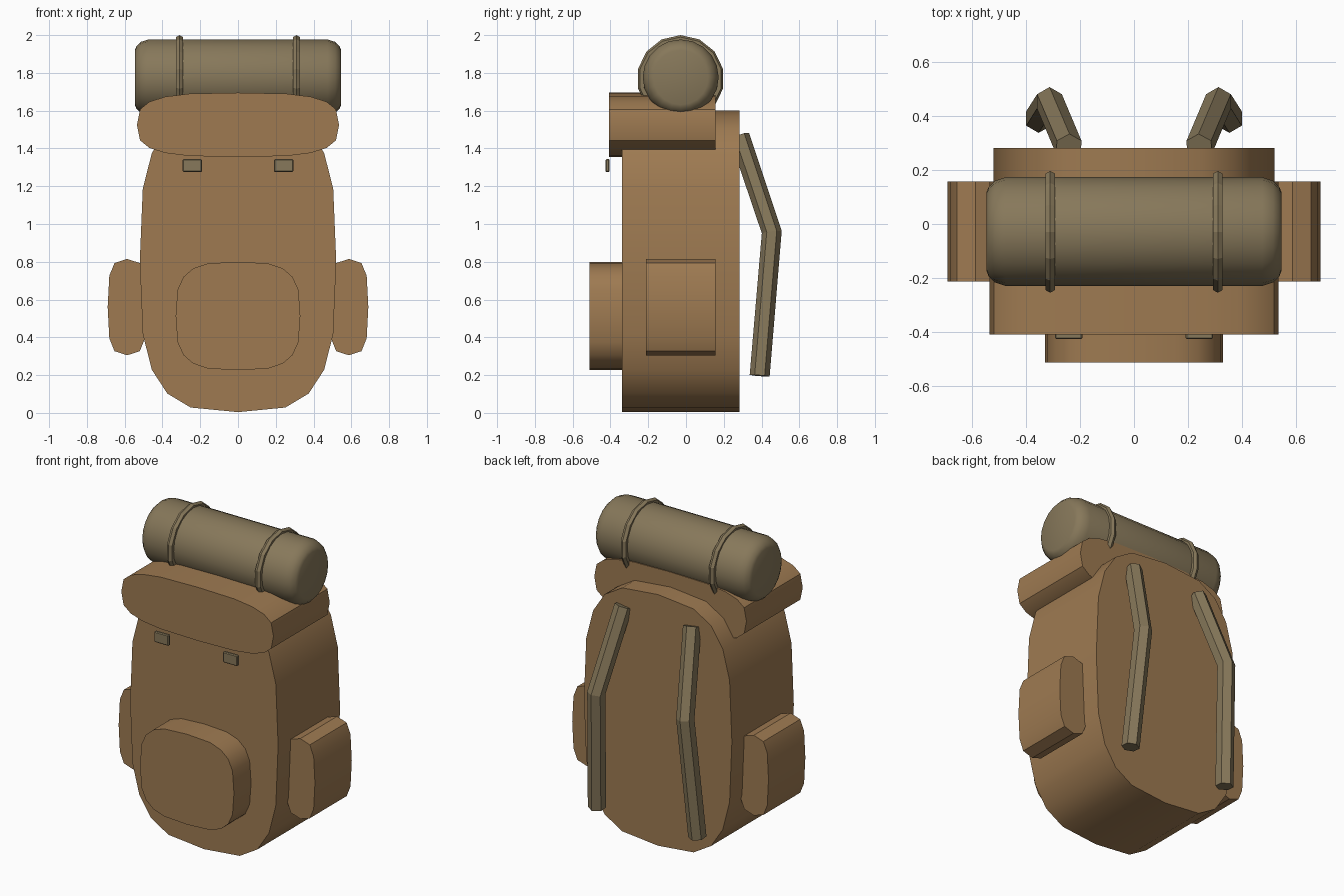
import bpy, math
from math import pi, cos, sin
from mathutils import Vector

if "Cube" in bpy.data.objects:
    bpy.data.objects.remove(bpy.data.objects["Cube"])


def material(name, rgb):
    m = bpy.data.materials.new(name)
    m.diffuse_color = (*rgb, 1)
    m.use_nodes = True
    m.node_tree.nodes["Principled BSDF"].inputs["Base Color"].default_value = m.diffuse_color
    return m


BROWN = material("brown canvas", (0.342, 0.195, 0.083))
OLIVE = material("olive webbing", (0.242, 0.188, 0.103))


def build(name, verts, faces, mat, smooth=True):
    me = bpy.data.meshes.new(name)
    me.from_pydata(verts, [], faces)
    ob = bpy.data.objects.new(name, me)
    bpy.context.collection.objects.link(ob)
    me.materials.append(mat)
    bpy.ops.object.select_all(action='DESELECT')
    bpy.context.view_layer.objects.active = ob
    ob.select_set(True)
    bpy.ops.object.mode_set(mode='EDIT')
    bpy.ops.mesh.select_all(action='SELECT')
    bpy.ops.mesh.normals_make_consistent(inside=False)
    bpy.ops.object.mode_set(mode='OBJECT')
    if smooth:
        bpy.ops.object.shade_smooth_by_angle(angle=math.radians(30))
    return ob


def loft(name, rings, mat, closed=False, smooth=True):
    """Skin equal rings of points; cap the ends, or join last to first."""
    n, k = len(rings[0]), len(rings)
    verts = [p for r in rings for p in r]
    faces = []
    for i in range(k if closed else k - 1):
        a, b = i * n, (i + 1) % k * n
        faces += [(a + j, a + (j + 1) % n, b + (j + 1) % n, b + j) for j in range(n)]
    if not closed:
        faces += [tuple(range(n)), tuple(range((k - 1) * n, k * n))]
    return build(name, verts, faces, mat, smooth)


def pouch(name, cx, cz, hx, hz, y0, y1, n=20, p=0.62):
    """Rounded-rectangle outline extruded along y."""
    def soft(v):
        return 0 if abs(v) < 1e-6 else math.copysign(abs(v) ** p, v)
    outline = [(cx + hx * soft(cos(2 * pi * i / n)), cz + hz * soft(sin(2 * pi * i / n)))
               for i in range(n)]
    return loft(name, [[(x, y, z) for x, z in outline] for y in (y0, y1)], BROWN)


# Bag, lid and front pocket
pouch("main_bag", 0, 0.802, 0.52, 0.798, -0.34, 0.282)
pouch("top_lid", 0, 1.525, 0.535, 0.17, -0.408, 0.157)
pouch("front_pocket", 0, 0.513, 0.33, 0.287, -0.512, -0.2)

# Bedroll with rounded ends
RY, RZ = -0.028, 1.776
profile = [(-0.546, 0.145), (-0.538, 0.165), (-0.515, 0.188), (-0.475, 0.201)]
profile += [(-x, r) for x, r in reversed(profile)]
loft("bedroll", [[(x, RY + r * sin(2 * pi * i / 20), RZ + r * cos(2 * pi * i / 20))
                  for i in range(20)] for x, r in profile], OLIVE)

# Parts repeated left and right
for side, label in ((-1, "left"), (1, "right")):
    pouch(label + "_side_pocket", side * 0.587, 0.56, 0.103, 0.255, -0.213, 0.157, n=12)

    # Band around the bedroll
    rings = []
    for i in range(14):
        a = 2 * pi * i / 14
        ring = []
        for j in range(6):
            b = 2 * pi * j / 6
            r = 0.21 + 0.021 * cos(b)
            ring.append((side * 0.31 + 0.021 * sin(b), -0.029 + r * sin(a), 1.769 + r * cos(a)))
        rings.append(ring)
    loft(label + "_bedroll_band", rings, OLIVE, closed=True, smooth=False)

    # Small buckle under the lid
    bpy.ops.mesh.primitive_cube_add(size=1, location=(side * 0.242, -0.415, 1.309))
    buckle = bpy.context.object
    buckle.name = label + "_buckle"
    buckle.dimensions = (0.102, 0.022, 0.068)
    bpy.ops.object.transform_apply(location=False, rotation=False, scale=True)
    buckle.data.materials.append(OLIVE)
    bev = buckle.modifiers.new("soft edges", 'BEVEL')
    bev.width, bev.segments = 0.005, 1

    # Six-sided shoulder strap bent at the middle
    path = [Vector((side * x, y, z)) for x, y, z in
            ((0.241, 0.283, 1.466), (0.313, 0.454, 0.957), (0.353, 0.39, 0.197))]
    dirs = [(path[1] - path[0]).normalized(), None, (path[2] - path[1]).normalized()]
    dirs[1] = (dirs[0] + dirs[2]).normalized()
    rings = []
    for c, t in zip(path, dirs):
        u = Vector((0, 1, 0))
        u = (u - t * u.dot(t)).normalized()
        v = t.cross(u)
        rings.append([c + 0.053 * (u * cos(pi * j / 3) + v * sin(pi * j / 3)) for j in range(6)])
    loft(label + "_shoulder_strap", rings, OLIVE, smooth=False)
